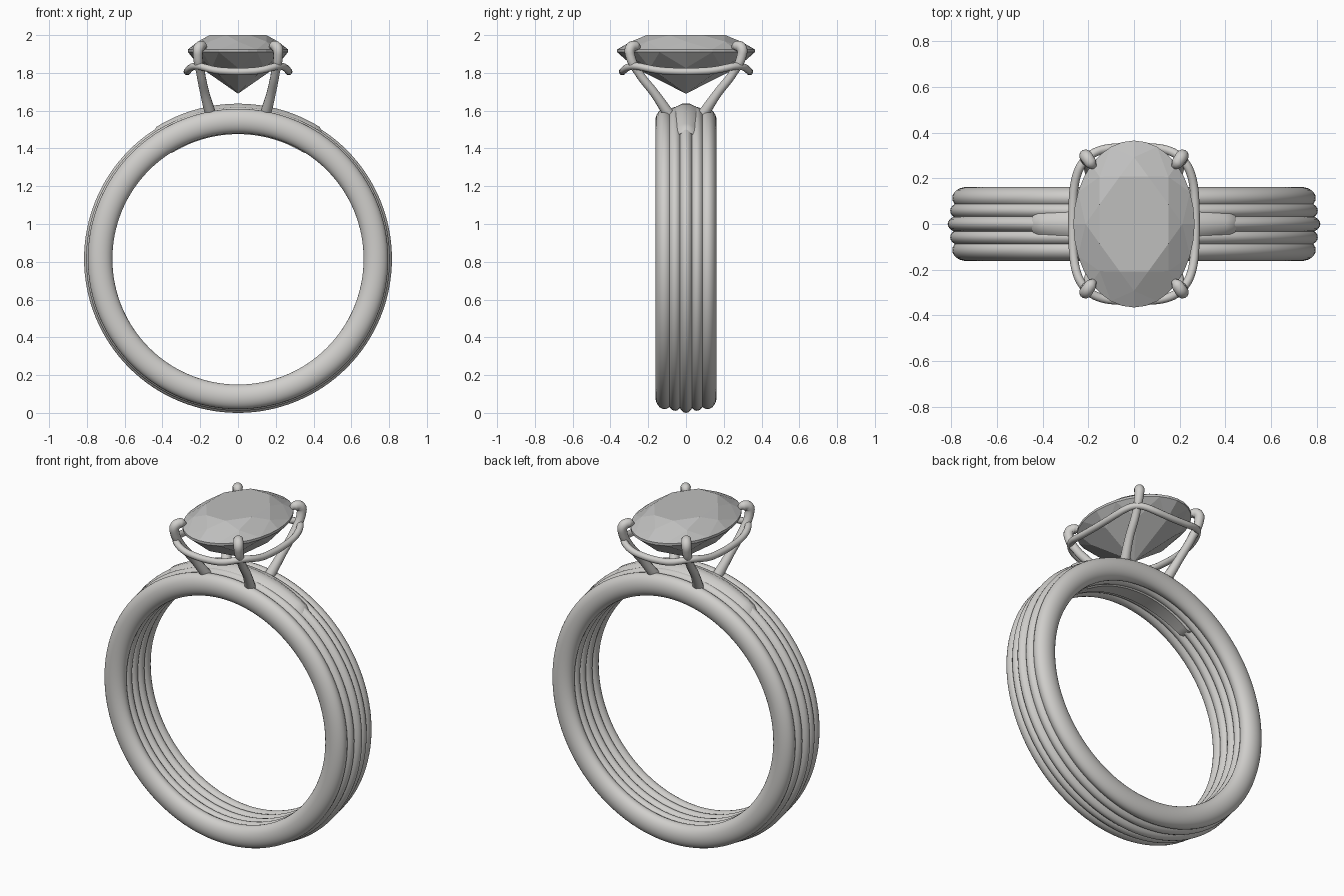
import bpy, bmesh
from math import sin, cos, pi, copysign

cube = bpy.data.objects.get("Cube")
if cube:
    bpy.data.objects.remove(cube, do_unlink=True)


def material(name, rgb):
    m = bpy.data.materials.new(name)
    m.use_nodes = True
    m.diffuse_color = (*rgb, 1)
    m.node_tree.nodes["Principled BSDF"].inputs["Base Color"].default_value = (*rgb, 1)
    return m


METAL = material("silver metal", (0.63, 0.62, 0.60))
STONE = material("grey stone", (0.52, 0.52, 0.515))
CENTRE_Z = 0.815


def mesh_object(name, bm, mat):
    bmesh.ops.recalc_face_normals(bm, faces=bm.faces)
    mesh = bpy.data.meshes.new(name)
    bm.to_mesh(mesh)
    bm.free()
    obj = bpy.data.objects.new(name, mesh)
    bpy.context.collection.objects.link(obj)
    mesh.materials.append(mat)
    return obj


def select_only(obj):
    bpy.ops.object.select_all(action='DESELECT')
    obj.select_set(True)
    bpy.context.view_layer.objects.active = obj


def wire(name, points, radius, radii=None, cyclic=False):
    curve = bpy.data.curves.new(name, 'CURVE')
    curve.dimensions = '3D'
    curve.bevel_depth = radius
    curve.bevel_resolution = 4
    curve.resolution_u = 8
    curve.use_fill_caps = True
    spline = curve.splines.new('BEZIER')
    spline.bezier_points.add(len(points) - 1)
    spline.use_cyclic_u = cyclic
    for i, (bp, p) in enumerate(zip(spline.bezier_points, points)):
        bp.co = p
        bp.handle_left_type = bp.handle_right_type = 'AUTO'
        bp.radius = radii[i] if radii else 1
    obj = bpy.data.objects.new(name, curve)
    bpy.context.collection.objects.link(obj)
    curve.materials.append(METAL)
    select_only(obj)
    bpy.ops.object.convert(target='MESH')
    obj = bpy.context.object
    bpy.ops.object.shade_smooth_by_angle(angle=0.9)
    return obj


# Five rounded bands side by side: y, centre radius, radial half, width half
bands = [("centre_band", 0, 0.741, 0.074, 0.042)]
for side, tag in ((-1, "front"), (1, "back")):
    bands.append((tag + "_inner_band", side * 0.058, 0.735, 0.069, 0.042))
    bands.append((tag + "_outer_band", side * 0.114, 0.730, 0.065, 0.048))
for name, y, major, minor, half in bands:
    bpy.ops.mesh.primitive_torus_add(major_radius=major, minor_radius=minor,
                                     major_segments=128, minor_segments=24,
                                     location=(0, y, CENTRE_Z), rotation=(pi / 2, 0, 0))
    band = bpy.context.object
    band.name = name
    band.scale.z = half / minor
    band.data.materials.append(METAL)
    bpy.ops.object.shade_smooth()

# Solid bridge filling the grooves under the setting
profile = [(-0.085, 0.785), (-0.05, 0.808), (-0.02, 0.822), (0.02, 0.822), (0.05, 0.808),
           (0.085, 0.785), (0.06, 0.675), (0.045, 0.661), (-0.045, 0.661), (-0.06, 0.675)]
bm = bmesh.new()
rings = []
STEPS = 32
for i in range(STEPS + 1):
    u = 2 * i / STEPS - 1
    a = u * 0.59
    width = 1 - 0.3 * abs(u) ** 2
    squash = 0.82 if abs(u) == 1 else 1
    rings.append([bm.verts.new(((0.741 + (r - 0.741) * squash) * sin(a), y * width,
                                CENTRE_Z + (0.741 + (r - 0.741) * squash) * cos(a)))
                  for y, r in profile])
for a, b in zip(rings, rings[1:]):
    for j in range(len(profile)):
        k = (j + 1) % len(profile)
        bm.faces.new((a[j], a[k], b[k], b[j]))
bm.faces.new(rings[0])
bm.faces.new(rings[-1])
bridge = mesh_object("top_bridge", bm, METAL)
select_only(bridge)
bpy.ops.object.shade_smooth_by_angle(angle=0.7)

# Four claws hooked over the stone
claw = [(0.145, 0.09, 1.58), (0.175, 0.165, 1.69), (0.198, 0.25, 1.8), (0.212, 0.295, 1.89),
        (0.208, 0.294, 1.932), (0.19, 0.268, 1.942), (0.175, 0.25, 1.93)]
for sx, xtag in ((1, "left"), (-1, "right")):
    for sy, ytag in ((-1, "front"), (1, "back")):
        wire(f"{ytag}_{xtag}_claw", [(sx * x, sy * y, z) for x, y, z in claw], 0.027,
             [1.1, 0.9, 0.85, 0.95, 1.05, 1, 0.5])


# Gallery wire: rounded oval dipping between the claws
def rounded(v, size):
    return copysign(abs(v) ** 0.58, v) * size


loop = []
for i in range(32):
    t = 2 * pi * (i + 0.5) / 32
    loop.append((rounded(cos(t), 0.268), rounded(sin(t), 0.335),
                 1.808 + 0.028 * sin(2 * t) ** 2))
wire("gallery_wire", loop, 0.019, cyclic=True)

# Oval brilliant-cut stone
bm = bmesh.new()
RX, RY, N = 0.265, 0.365, 32


def oval(count, scale, z, shift=0.0):
    return [bm.verts.new((RX * scale * cos(2 * pi * (i + shift) / count),
                          RY * scale * sin(2 * pi * (i + shift) / count), z))
            for i in range(count)]


table = oval(8, 0.615, 2.0, 0.5)
crown = oval(8, 0.80, 1.966)
girdle_top = oval(N, 1, 1.924)
girdle_low = oval(N, 1, 1.91)
pavilion = oval(8, 0.74, 1.826)
culet = bm.verts.new((0, 0, 1.69))
bm.faces.new(table)
for i in range(N):
    j = (i + 1) % N
    bm.faces.new((girdle_top[i], girdle_top[j], girdle_low[j], girdle_low[i]))
for k in range(8):
    n = (k + 1) % 8
    g = [(4 * k + d) % N for d in range(5)]
    bm.faces.new((table[k - 1], table[k], crown[k]))
    bm.faces.new((table[k], crown[k], girdle_top[g[2]], crown[n]))
    bm.faces.new((culet, pavilion[k], girdle_low[g[2]], pavilion[n]))
    for mid, rim in ((crown, girdle_top), (pavilion, girdle_low)):
        bm.faces.new((mid[k], rim[g[0]], rim[g[1]], rim[g[2]]))
        bm.faces.new((mid[n], rim[g[2]], rim[g[3]], rim[g[4]]))
mesh_object("oval_stone", bm, STONE)
